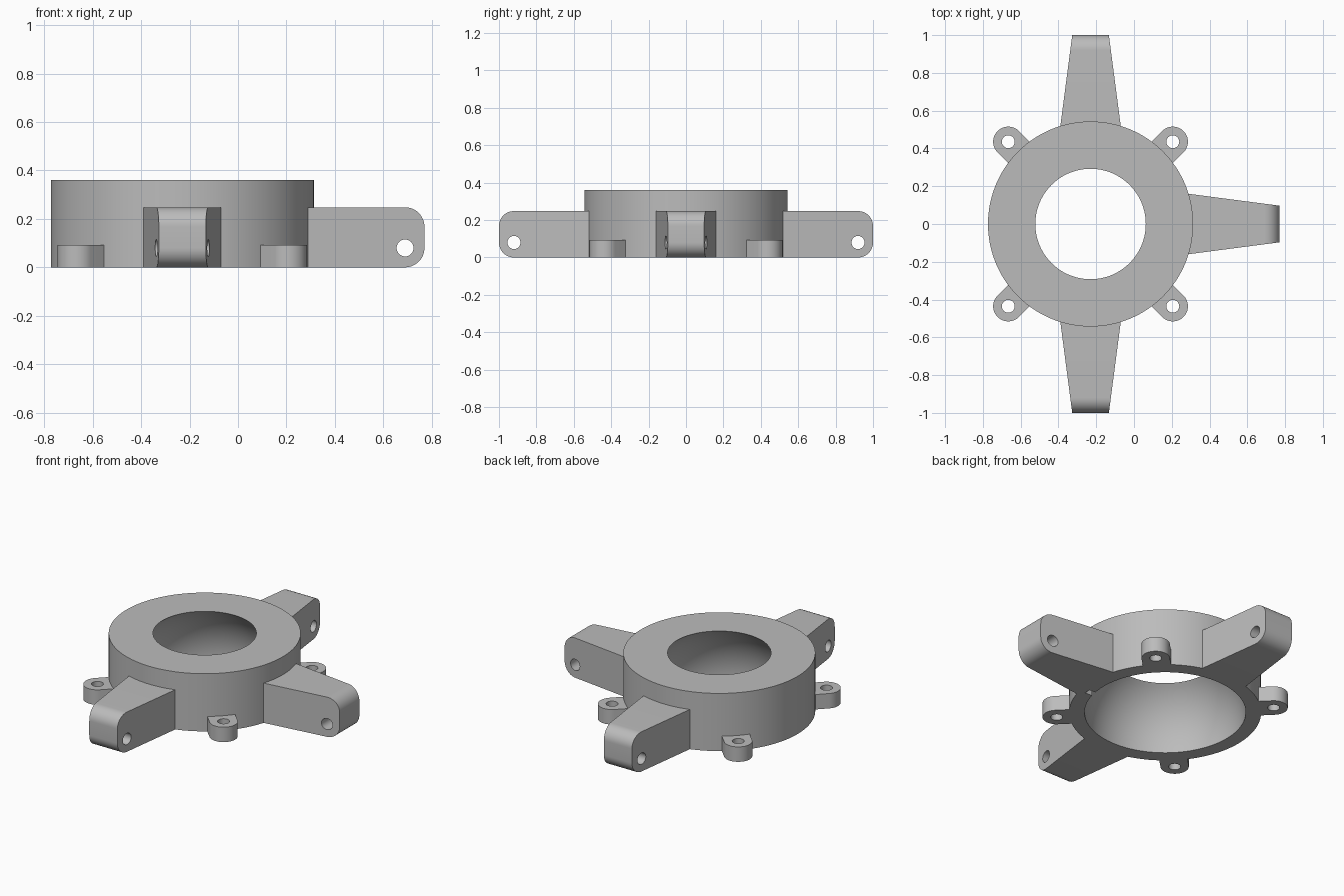
import bpy, bmesh, math
from mathutils import Matrix, Vector

if "Cube" in bpy.data.objects:
    bpy.data.objects.remove(bpy.data.objects["Cube"], do_unlink=True)

HUB = Vector((-0.23, 0, 0))
HEIGHT, RADIUS = 0.36, 0.543

grey = bpy.data.materials.new("plain grey")
grey.use_nodes = True
grey.diffuse_color = (0.5, 0.5, 0.5, 1)
grey.node_tree.nodes["Principled BSDF"].inputs["Base Color"].default_value = (0.5, 0.5, 0.5, 1)


def make_object(name, bm):
    bmesh.ops.recalc_face_normals(bm, faces=bm.faces)
    mesh = bpy.data.meshes.new(name)
    bm.to_mesh(mesh)
    bm.free()
    mesh.materials.append(grey)
    obj = bpy.data.objects.new(name, mesh)
    bpy.context.collection.objects.link(obj)
    return obj


def extrude_outline(name, points, offset):
    """Solid from a planar outline pushed along offset."""
    bm = bmesh.new()
    face = bm.faces.new([bm.verts.new(p) for p in points])
    new = bmesh.ops.extrude_face_region(bm, geom=[face])["geom"]
    bmesh.ops.translate(bm, vec=offset, verts=[v for v in new if isinstance(v, bmesh.types.BMVert)])
    return make_object(name, bm)


def cylinder(name, radius, depth, matrix):
    bm = bmesh.new()
    bmesh.ops.create_cone(bm, cap_ends=True, segments=40, radius1=radius,
                          radius2=radius, depth=depth, matrix=matrix)
    return make_object(name, bm)


def cut(obj, cutter):
    """Subtract the cutter from the object, then drop the cutter."""
    mod = obj.modifiers.new("cut", "BOOLEAN")
    mod.operation, mod.solver, mod.object = "DIFFERENCE", "EXACT", cutter
    bpy.context.view_layer.objects.active = obj
    bpy.ops.object.modifier_apply(modifier=mod.name)
    bpy.data.objects.remove(cutter, do_unlink=True)


def arc(cx, cy, r, start, end, steps=12):
    angles = [math.radians(start + (end - start) * i / steps) for i in range(steps + 1)]
    return [(cx + r * math.cos(a), cy + r * math.sin(a)) for a in angles]


def place(obj, degrees):
    obj.matrix_world = Matrix.Translation(HUB) @ Matrix.Rotation(math.radians(degrees), 4, "Z")


parts = []

# Hub ring with a spherical socket, open at both ends
SPHERE, SPHERE_Z = 0.456, 0.01
profile = [(RADIUS, 0), (RADIUS, HEIGHT)]
for i in range(21):
    z = HEIGHT * (1 - i / 20)
    profile.append((math.sqrt(SPHERE ** 2 - (z - SPHERE_Z) ** 2), z))
bm = bmesh.new()
verts = [bm.verts.new((r, 0, z)) for r, z in profile]
edges = [bm.edges.new((verts[i - 1], verts[i])) for i in range(len(verts))]
bmesh.ops.spin(bm, geom=verts + edges, cent=(0, 0, 0), axis=(0, 0, 1),
               angle=math.tau, steps=128, use_duplicate=False)
bmesh.ops.remove_doubles(bm, verts=bm.verts, dist=0.0001)
ring = make_object("hub_ring", bm)

# Small notch in the lower rim beside one arm
notch = extrude_outline("notch_cutter", [(0.42, -0.12, -0.02), (0.49, -0.12, -0.02),
                                         (0.49, -0.08, -0.02), (0.42, -0.08, -0.02)], (0, 0, 0.06))
cut(ring, notch)
place(ring, 0)
parts.append(ring)

# Three tapered arms with rounded ends and a cross pin hole
ARM_START, ARM_TOP, ROUND = 0.51, 0.248, 0.08
side = [(ARM_START, 0)] + arc(1 - ROUND, ROUND, ROUND, -90, 0)
side += arc(1 - ROUND, ARM_TOP - ROUND, ROUND, 0, 90) + [(ARM_START, ARM_TOP)]
for name, angle in (("front_arm", -90), ("left_arm", 0), ("back_arm", 90)):
    arm = extrude_outline(name, [(x, -1, z) for x, z in side], (0, 2, 0))
    for v in arm.data.vertices:
        v.co.y *= 0.161 - 0.064 * (v.co.x - ARM_START) / (1 - ARM_START)
    pin = Matrix.Translation((1 - ROUND, 0, ROUND)) @ Matrix.Rotation(math.pi / 2, 4, "X")
    cut(arm, cylinder("pin_cutter", 0.035, 0.6, pin))
    place(arm, angle)
    parts.append(arm)

# Four round mounting ears with vertical screw holes
EAR_R, EAR_W, EAR_H = 0.616, 0.08, 0.093
outline = [(0.5, -EAR_W)] + arc(EAR_R, 0, EAR_W, -90, 90, 32) + [(0.5, EAR_W)]
for name, angle in (("back_left_ear", 45), ("back_right_ear", 135),
                    ("front_right_ear", 225), ("front_left_ear", 315)):
    ear = extrude_outline(name, [(x, y, 0) for x, y in outline], (0, 0, EAR_H))
    cut(ear, cylinder("screw_cutter", 0.034, 0.4, Matrix.Translation((EAR_R, 0, 0))))
    place(ear, angle)
    parts.append(ear)

# Smooth curved walls, keep corners crisp
bpy.ops.object.select_all(action="DESELECT")
for obj in parts:
    obj.select_set(True)
bpy.context.view_layer.objects.active = ring
bpy.ops.object.shade_smooth_by_angle(angle=math.radians(30))
